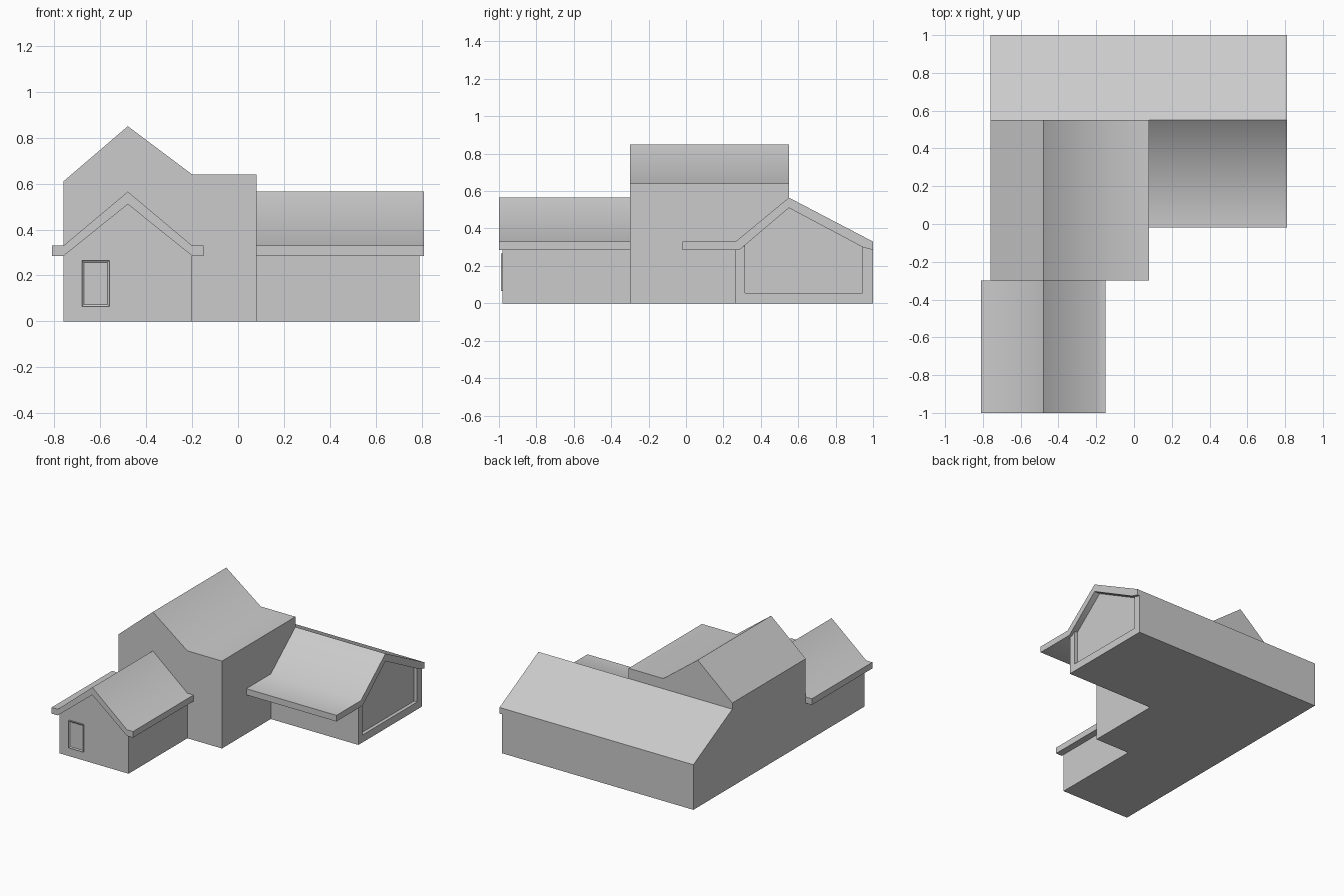
import bpy, bmesh
from math import radians

if "Cube" in bpy.data.objects:
    bpy.data.objects.remove(bpy.data.objects["Cube"])


def extrude(name, profile, axis, lo, hi, smooth=False):
    """Sweep a 2D profile (horizontal, z) along the x or y axis."""
    bm = bmesh.new()
    def point(a, z, t):
        return (t, a, z) if axis == 'x' else (a, t, z)
    face = bm.faces.new([bm.verts.new(point(a, z, lo)) for a, z in profile])
    res = bmesh.ops.extrude_face_region(bm, geom=[face])
    verts = [v for v in res['geom'] if isinstance(v, bmesh.types.BMVert)]
    d = hi - lo
    bmesh.ops.translate(bm, verts=verts, vec=(d, 0, 0) if axis == 'x' else (0, d, 0))
    bmesh.ops.recalc_face_normals(bm, faces=bm.faces)
    mesh = bpy.data.meshes.new(name)
    bm.to_mesh(mesh)
    bm.free()
    ob = bpy.data.objects.new(name, mesh)
    bpy.context.collection.objects.link(ob)
    if smooth:
        # soft bend where the slope flares into the eave, sharp ridges
        bpy.ops.object.select_all(action='DESELECT')
        ob.select_set(True)
        bpy.context.view_layer.objects.active = ob
        bpy.ops.object.shade_smooth_by_angle(angle=radians(45))
    return ob


# Tall central block with its lopsided roof
extrude("main_block", [(-.76, 0), (.08, 0), (.08, .64), (-.20, .64), (-.48, .85), (-.76, .61)],
        'y', -.30, .55, smooth=True)

# Front wing: gabled walls and flared roof
extrude("front_wing_walls", [(-.76, 0), (-.20, 0), (-.20, .285), (-.48, .51), (-.76, .285)],
        'y', -.98, -.30)
half_roof = [(0, .565), (.28, .33), (.33, .33), (.33, .285), (.28, .285), (0, .51)]
left = [(-.48 - a, z) for a, z in half_roof]
right = [(-.48 + a, z) for a, z in half_roof]
extrude("front_wing_roof", right[:5] + [right[5]] + left[:0:-1][1:], 'y', -1, -.30, smooth=True)

# Window on the front gable, pane inset in its frame
window = extrude("front_window", [(-.68, .065), (-.56, .065), (-.56, .265), (-.68, .265)],
                 'y', -.99, -.975)
bm = bmesh.new()
bm.from_mesh(window.data)
front = min(bm.faces, key=lambda f: f.calc_center_median().y)
bmesh.ops.inset_region(bm, faces=[front], thickness=.012)
bmesh.ops.translate(bm, verts=front.verts, vec=(0, .006, 0))
bm.to_mesh(window.data)
bm.free()

# Back wing walls: right part with glazed end, left part behind the main block
extrude("back_wing_walls_right",
        [(.265, 0), (1, 0), (1, .285), (.945, .30), (.55, .51), (.285, .285), (.265, .285)],
        'x', .08, .765)
extrude("back_wing_walls_left", [(.55, 0), (1, 0), (1, .285), (.945, .30), (.55, .51)],
        'x', -.76, .08)

# Posts and sill framing the recessed end panel
extrude("end_frame",
        [(.265, 0), (1, 0), (1, .285), (.945, .30), (.945, .055), (.315, .055),
         (.315, .31), (.285, .285), (.265, .285)], 'x', .765, .79)

# Back wing roof: plain rear slope and front slope flaring into a porch
extrude("back_roof_rear", [(.55, .565), (1, .33), (1, .285), (.945, .30), (.55, .51)],
        'x', -.76, .81)
extrude("back_roof_front",
        [(.55, .565), (.265, .33), (-.018, .33), (-.018, .285), (.285, .285), (.55, .51)],
        'x', .08, .81, smooth=True)
